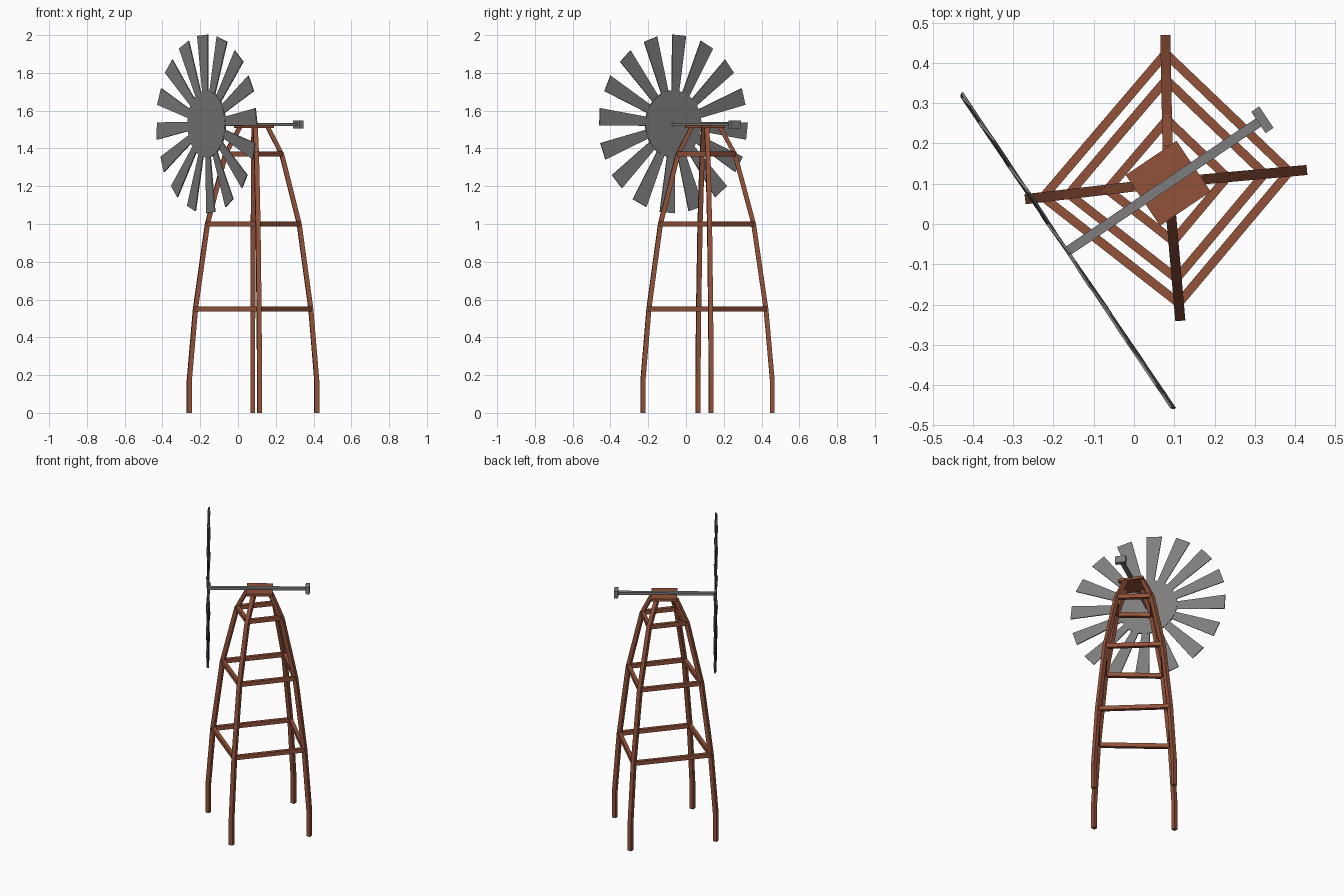
import bpy, bmesh, math
from mathutils import Vector, Matrix

if "Cube" in bpy.data.objects:
    bpy.data.objects.remove(bpy.data.objects["Cube"])


def material(name, rgb):
    m = bpy.data.materials.new(name)
    m.diffuse_color = (*rgb, 1)
    m.use_nodes = True
    m.node_tree.nodes["Principled BSDF"].inputs["Base Color"].default_value = m.diffuse_color
    return m


wood = material("red brown wood", (0.29, 0.085, 0.042))
metal = material("grey metal", (0.205, 0.205, 0.205))


def finish(bm, name, mat, matrix=Matrix()):
    bmesh.ops.recalc_face_normals(bm, faces=bm.faces)
    me = bpy.data.meshes.new(name)
    bm.to_mesh(me)
    bm.free()
    me.materials.append(mat)
    ob = bpy.data.objects.new(name, me)
    ob.matrix_world = matrix
    bpy.context.collection.objects.link(ob)
    return ob


def box(name, mat, size, matrix):
    bm = bmesh.new()
    bmesh.ops.create_cube(bm, size=1)
    bmesh.ops.scale(bm, vec=size, verts=bm.verts)
    return finish(bm, name, mat, matrix)


def loft(bm, rings):
    for a, b in zip(rings, rings[1:]):
        for i in range(len(a)):
            j = (i + 1) % len(a)
            bm.faces.new((a[i], a[j], b[j], b[i]))
    bm.faces.new(rings[0])
    bm.faces.new(rings[-1])


# Tower: four legs that bend inwards, as (height, share of foot distance)
AXIS = Vector((0.085, 0.103, 0))
feet = {"right": (0.417, 0.133), "back": (0.078, 0.457),
        "left": (-0.258, 0.063), "front": (0.114, -0.228)}
profile = [(0, 1), (0.17, 1), (0.55, 0.905), (1.0, 0.72), (1.37, 0.44), (1.512, 0.22)]


def leg_point(foot, z, f):
    p = AXIS.lerp(Vector((*foot, 0)), f)
    p.z = z
    return p


for side, foot in feet.items():
    out = (Vector((*foot, 0)) - AXIS).normalized()
    across = Vector((-out.y, out.x, 0))
    bm = bmesh.new()
    rings = []
    for z, f in profile:
        c = leg_point(foot, z, f)
        rings.append([bm.verts.new(c + (out * a + across * b) * 0.0125)
                      for a, b in ((1, 1), (-1, 1), (-1, -1), (1, -1))])
    loft(bm, rings)
    finish(bm, side + "_leg", wood)

# Three rings of horizontal braces
corners = list(feet.values())
for level, (z, f) in zip(("lower", "middle", "upper"), profile[2:5]):
    for i in range(4):
        a = leg_point(corners[i], z, f)
        b = leg_point(corners[(i + 1) % 4], z, f)
        d = b - a
        m = Matrix.Translation((a + b) / 2) @ Matrix.Rotation(math.atan2(d.y, d.x), 4, 'Z')
        box(f"{level}_brace_{i + 1}", wood, (d.length, 0.022, 0.026), m)

# Head frame: local x runs along the shaft, away from the wheel
head = Matrix.Translation((0.085, 0.101, 1.53)) @ Matrix.Rotation(math.radians(34), 4, 'Z')
box("top_platform", wood, (0.152, 0.152, 0.016), head @ Matrix.Translation((0, 0, -0.014)))
box("shaft", metal, (0.585, 0.024, 0.016), head @ Matrix.Translation((-0.012, 0, -0.003)))
box("tail_block", metal, (0.024, 0.064, 0.044), head @ Matrix.Translation((0.282, 0, -0.003)))

# Wheel: flat disc with sixteen slightly pitched blades
wheel = head @ Matrix.Translation((-0.302, 0, 0))
bm = bmesh.new()
bmesh.ops.create_cone(bm, cap_ends=True, segments=32, radius1=0.178, radius2=0.178, depth=0.009,
                      matrix=Matrix.Rotation(math.pi / 2, 4, 'Y'))
finish(bm, "wheel_disc", metal, wheel)

for i in range(16):
    bm = bmesh.new()
    outline = ((-0.023, 0.16), (0.023, 0.16), (0.046, 0.471), (-0.046, 0.471))
    loft(bm, [[bm.verts.new((x, y, z)) for y, z in outline] for x in (-0.003, 0.003)])
    turn = Matrix.Rotation(math.radians(-4.6 + 22.5 * i), 4, 'X')
    pitch = Matrix.Rotation(math.radians(4), 4, 'Z')
    finish(bm, f"wheel_blade_{i + 1}", metal, wheel @ turn @ pitch)
